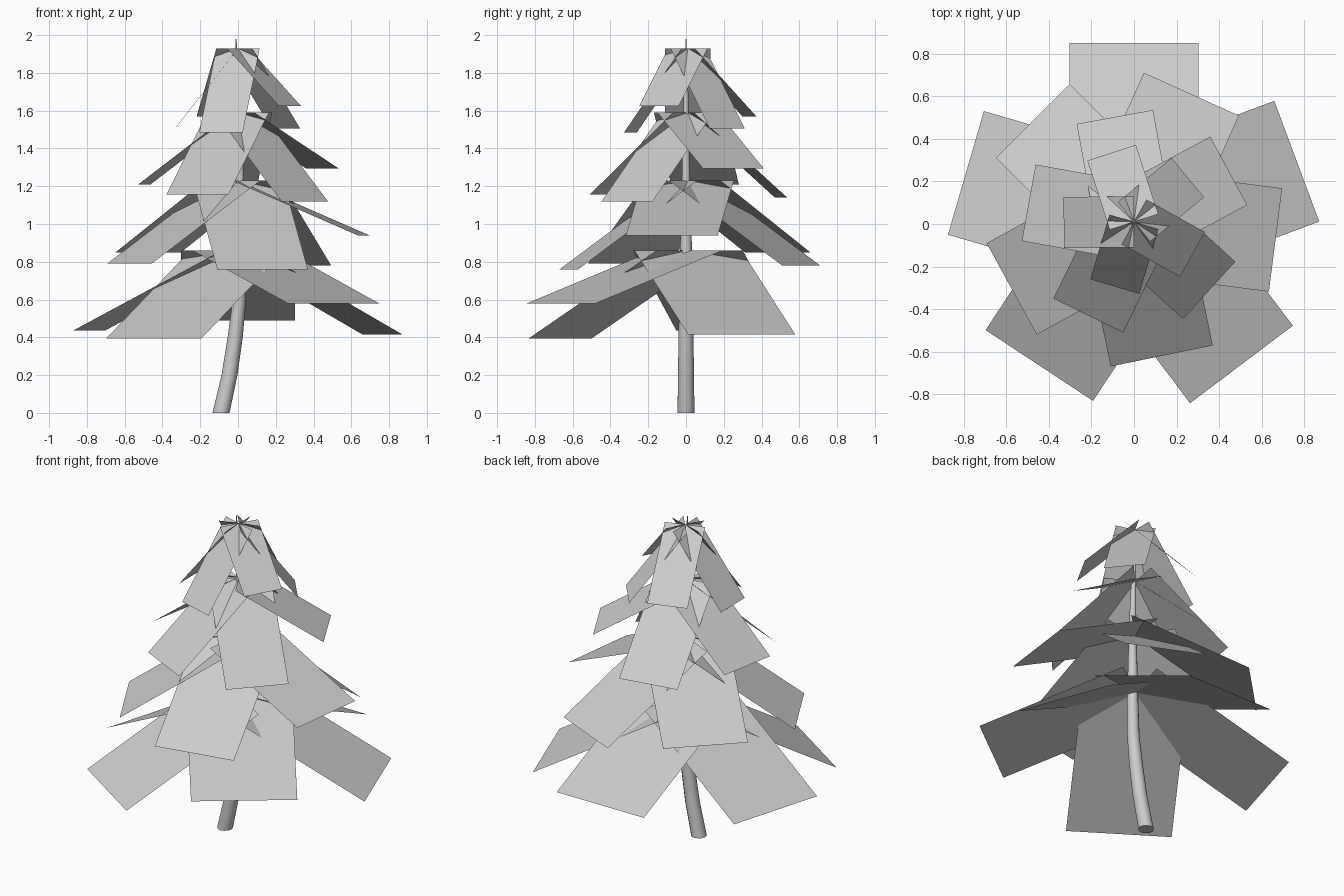
import bpy, bmesh, math
from mathutils import Vector

cube = bpy.data.objects.get("Cube")
if cube:
    bpy.data.objects.remove(cube, do_unlink=True)

# One plain grey for the whole tree
grey = bpy.data.materials.new("plain_grey")
grey.use_nodes = True
colour = (0.6, 0.6, 0.6, 1)
grey.diffuse_color = colour
grey.node_tree.nodes["Principled BSDF"].inputs["Base Color"].default_value = colour


def make_object(name, bm):
    mesh = bpy.data.meshes.new(name)
    bm.to_mesh(mesh)
    bm.free()
    mesh.materials.append(grey)
    obj = bpy.data.objects.new(name, mesh)
    bpy.context.collection.objects.link(obj)
    return obj


def make_trunk(path, sides=12):
    """Sweep a tapering ring up the bent trunk path of (x, height, radius)."""
    bm = bmesh.new()
    rings = []
    for x, z, radius in path:
        angles = [math.tau * i / sides for i in range(sides)]
        rings.append([bm.verts.new((x + radius * math.cos(a), radius * math.sin(a), z))
                      for a in angles])
    for low, high in zip(rings, rings[1:]):
        for i in range(sides):
            j = (i + 1) % sides
            bm.faces.new((low[i], low[j], high[j], high[i]))
    bm.faces.new(reversed(rings[0]))
    bm.faces.new(rings[-1])
    trunk = make_object("trunk", bm)
    bpy.context.view_layer.objects.active = trunk
    trunk.select_set(True)
    bpy.ops.object.shade_smooth_by_angle(angle=math.radians(40))
    trunk.select_set(False)


def make_branch(name, tip, start, width):
    """One flat rectangular card sloping from the trunk to its outer edge."""
    outward = Vector((tip.x - start.x, tip.y - start.y, 0)).normalized()
    side = Vector((-outward.y, outward.x, 0)) * width / 2
    bm = bmesh.new()
    corners = (start - side, tip - side, tip + side, start + side)
    bm.faces.new([bm.verts.new(c) for c in corners])
    make_object(name, bm)


make_trunk([(-0.09, 0, 0.045), (-0.045, 0.2, 0.042), (-0.015, 0.4, 0.04),
            (0.005, 0.58, 0.036), (0.01, 0.8, 0.033), (0.01, 1.3, 0.021),
            (0, 1.7, 0.012), (-0.01, 1.98, 0.002)])

# Tiers from the bottom up: name, card width, height at trunk, outer edge midpoints
tiers = [
    ("bottom", 0.605, 0.86, [(0, 0.85, 0.49), (-0.79, 0.24, 0.435), (0.765, 0.295, 0.415),
                             (0.505, -0.66, 0.58), (-0.445, -0.665, 0.395)]),
    ("lower", 0.49, 1.23, [(0.13, -0.62, 0.76), (0.665, -0.075, 0.94), (0.27, 0.61, 0.78),
                           (-0.475, 0.485, 0.85), (-0.575, -0.305, 0.79)]),
    ("upper", 0.365, 1.59, [(-0.215, -0.43, 1.155), (0.353, -0.312, 1.12), (0.445, 0.25, 1.295),
                            (-0.09, 0.503, 1.14), (-0.495, 0.1, 1.21)]),
    ("top", 0.24, 1.93, [(-0.33, 0.007, 1.51), (-0.09, -0.294, 1.485), (0.275, -0.143, 1.625),
                         (0.253, 0.218, 1.505), (-0.105, 0.335, 1.57)]),
]
for name, width, height, tips in tiers:
    for number, tip in enumerate(tips, 1):
        make_branch(f"{name}_branch_{number}", Vector(tip), Vector((0, 0.01, height)), width)
